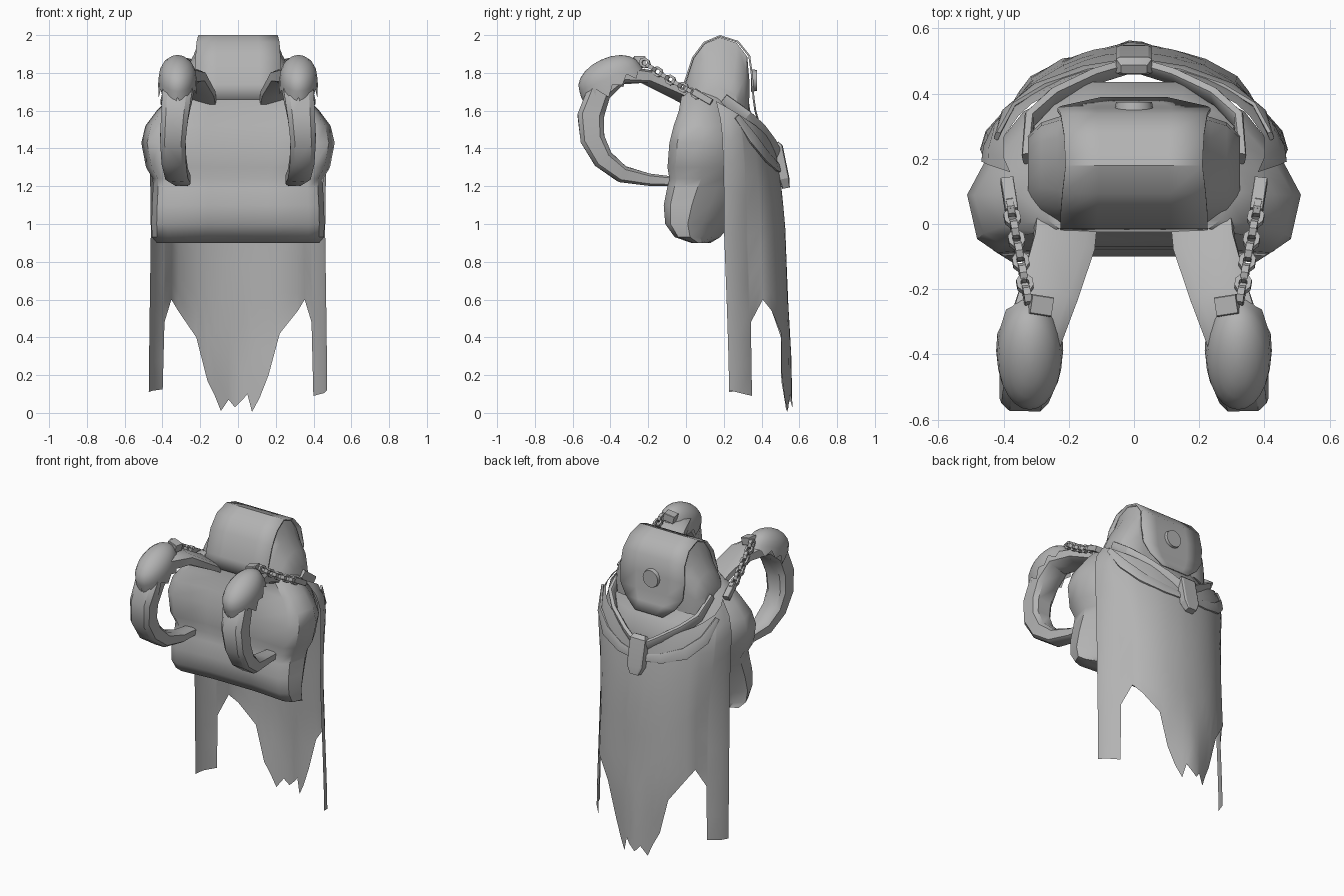
import bpy, bmesh, math
from mathutils import Vector, Matrix

if "Cube" in bpy.data.objects:
    bpy.data.objects.remove(bpy.data.objects["Cube"])

grey = bpy.data.materials.new("grey cloth")
grey.diffuse_color = (0.45, 0.45, 0.45, 1)
grey.use_nodes = True
grey.node_tree.nodes["Principled BSDF"].inputs["Base Color"].default_value = grey.diffuse_color


def finish(name, bm, mirror=False, angle=40, thick=0.0):
    """Turn a bmesh into a named, shaded object."""
    bmesh.ops.remove_doubles(bm, verts=bm.verts, dist=0.0005)
    bmesh.ops.recalc_face_normals(bm, faces=bm.faces)
    me = bpy.data.meshes.new(name)
    bm.to_mesh(me)
    bm.free()
    me.materials.append(grey)
    ob = bpy.data.objects.new(name, me)
    bpy.context.collection.objects.link(ob)
    if thick:
        s = ob.modifiers.new("thickness", 'SOLIDIFY')
        s.thickness, s.offset = thick, 0
    if mirror:
        ob.modifiers.new("mirror", 'MIRROR').use_mirror_merge = False
    bpy.ops.object.select_all(action='DESELECT')
    ob.select_set(True)
    bpy.context.view_layer.objects.active = ob
    bpy.ops.object.shade_smooth_by_angle(angle=math.radians(angle))
    return ob


def loft(bm, rings, closed=True, caps=True):
    """Skin a list of rings that share one point count."""
    vs = [[bm.verts.new(p) for p in r] for r in rings]
    n = len(vs[0])
    for a, b in zip(vs, vs[1:]):
        for i in range(n if closed else n - 1):
            j = (i + 1) % n
            bm.faces.new((a[i], a[j], b[j], b[i]))
    if closed and caps:
        bm.faces.new(vs[0])
        bm.faces.new(vs[-1])


def sweep(bm, pts, axes, chamfer=0.3):
    """Sweep a chamfered bar; pts are (x, y, z, width, thickness)."""
    rings = []
    for i, p in enumerate(pts):
        a, b = pts[max(i - 1, 0)], pts[min(i + 1, len(pts) - 1)]
        t = (Vector(b[:3]) - Vector(a[:3])).normalized()
        ax = Vector(axes[i] if isinstance(axes, list) else axes)
        ax = (ax - t * ax.dot(t)).normalized()
        nm = t.cross(ax)
        w, h = p[3] / 2, p[4] / 2
        c = 1 - chamfer
        sec = [(-1, -c), (-c, -1), (c, -1), (1, -c), (1, c), (c, 1), (-c, 1), (-1, c)]
        rings.append([Vector(p[:3]) + ax * w * u + nm * h * v for u, v in sec])
    loft(bm, rings)


def lerp_table(table, z):
    """Interpolate rows (z, a, b, ...) sorted by falling z."""
    if z >= table[0][0]:
        return table[0][1:]
    for p, q in zip(table, table[1:]):
        if z >= q[0]:
            f = (p[0] - z) / (p[0] - q[0])
            return [u + (v - u) * f for u, v in zip(p[1:], q[1:])]
    return table[-1][1:]


# Pack body: stacked sections (z, half width, front y, back y), front slightly hollow
body = [(0.90, .43, .03, .13), (0.93, .455, -.06, .18), (1.0, .458, -.11, .24),
        (1.1, .455, -.118, .32), (1.19, .45, -.10, .37), (1.24, .452, -.088, .41),
        (1.30, .487, -.098, .43), (1.43, .512, -.088, .435), (1.52, .49, -.065, .385),
        (1.60, .43, -.038, .34), (1.67, .36, -.025, .33), (1.72, .28, -.015, .32)]
rings = []
for z, w, f, b in body:
    d = b - f
    half = [(.35 * w, f + .018), (.82 * w, f), (.94 * w, f + .08 * d), (w, f + .34 * d),
            (.88 * w, f + .56 * d), (.66 * w, f + .83 * d), (.3 * w, b)]
    rings.append([(x, y, z) for x, y in half] + [(-x, y, z) for x, y in reversed(half)])
bm = bmesh.new()
loft(bm, rings)
finish("pack_body", bm)

# Top pouch: side profile dropping away towards both ends
prof = [(-.015, 1.58), (-.005, 1.74), (.04, 1.88), (.1, 1.955), (.18, 1.988), (.27, 1.958),
        (.326, 1.885), (.338, 1.75), (.335, 1.58)]
bm = bmesh.new()
loft(bm, [[(x, .17 + (y - .17) * s, 1.56 + (z - 1.56) * k) for y, z in prof]
          for x, s, k in [(-.325, .6, .38), (-.285, .84, .58), (-.235, .94, .78), (-.2, .99, 1),
                          (.2, .99, 1), (.235, .94, .78), (.285, .84, .58), (.325, .6, .38)]])
finish("top_pouch", bm)

# Flap: strip over the pouch with a rounded tongue at the back (y, z, half width)
strip = [(-.02, 1.66, .225), (-.01, 1.74, .225), (.037, 1.88, .225), (.097, 1.96, .22),
         (.18, 1.995, .21), (.275, 1.965, .215), (.335, 1.89, .225), (.35, 1.78, .235),
         (.357, 1.67, .225), (.367, 1.60, .18), (.385, 1.535, .10)]
bm = bmesh.new()
loft(bm, [[(w * u, y, z) for u in (-1, -.5, 0, .5, 1)] for y, z, w in strip], closed=False)
finish("pouch_flap", bm, thick=.01)

# Round button on the flap
bm = bmesh.new()
bmesh.ops.create_cone(bm, cap_ends=True, segments=16, radius1=.06, radius2=.055, depth=.03,
                      matrix=Matrix.Translation((0, .36, 1.76)) @ Matrix.Rotation(-math.pi / 2, 4, 'X'))
finish("flap_button", bm)

# Cape: size by height (z, half width, centre y, depth)
size = [(1.68, .35, .15, .20), (1.6, .43, .175, .225), (1.5, .468, .19, .255), (1.4, .47, .195, .28),
        (1.2, .465, .2, .305), (1.0, .462, .2, .325), (.6, .468, .215, .325), (.3, .472, .225, .335),
        (.0, .475, .23, .34)]
# Hem heights by angle from the middle of the back
hem = [(-90, .11), (-80, .117), (-67, .125), (-65.5, .48), (-52, .60), (-43, .54), (-28, .40),
       (-20, .17), (-15, .09), (-11, .01), (-6, .07), (-2, .03), (3, .07), (6, .10), (9, .005),
       (14, .08), (20, .20), (28, .42), (43, .54), (52, .60), (65.5, .48), (67, .09),
       (80, .105), (90, .12)]
rings = []
for f in (0, .06, .12, .2, .3, .45, .6, .7, .8, .9, 1):
    row = []
    for a, bottom in hem:
        s = abs(a) / 90
        top = 1.36 + .29 * s ** .8
        z = top + (bottom - top) * f
        w, c, d = lerp_table(size, z)
        # side corners flatten low down, and the tail folds to a ridge
        low = min(1, max(0, (1.4 - z) / .5))
        k = 1 - .09 * low * math.exp(-((abs(a) - 64) / 14) ** 2)
        fold = .06 * min(1, abs(a) / 20) * max(0, 1 - z / .5) if abs(a) < 30 else 0
        r = math.radians(a)
        row.append((w * k * math.sin(r), c + d * k * math.cos(r) - fold, z))
    rings.append(row)
bm = bmesh.new()
loft(bm, rings, closed=False)
finish("cape", bm, angle=50)

# Shoulder bands meeting in a V at the clasp, with a drooping band below
bm = bmesh.new()
sweep(bm, [(.33, .2, 1.665, .05, .025), (.32, .32, 1.57, .065, .03), (.25, .39, 1.50, .07, .03),
           (.13, .45, 1.42, .07, .03), (0, .49, 1.34, .07, .03)], (.15, .35, 1))
sweep(bm, [(.42, .27, 1.57, .03, .015), (.385, .355, 1.45, .06, .015), (.29, .425, 1.36, .07, .015),
           (.15, .475, 1.31, .06, .015), (0, .50, 1.29, .04, .015)], (.1, -.25, 1))
finish("cape_band", bm, mirror=True, angle=30)

# Clasp at the back
bm = bmesh.new()
sweep(bm, [(0, .475, 1.43, .08, .03), (0, .485, 1.41, .11, .055), (0, .52, 1.24, .11, .055),
           (0, .53, 1.19, .06, .04)], (1, 0, 0), .2)
finish("cape_clasp", bm, angle=25)

# Carrying straps: padded loops in front of the pack
strap = [(.205, .04, 1.645, .19, .04), (.215, -.06, 1.70, .19, .05), (.26, -.21, 1.78, .18, .07),
         (.31, -.35, 1.79, .17, .10), (.32, -.46, 1.70, .16, .13), (.335, -.505, 1.57, .145, .14),
         (.345, -.495, 1.45, .135, .13), (.34, -.44, 1.345, .13, .11), (.325, -.34, 1.265, .12, .09),
         (.30, -.2, 1.235, .10, .065), (.295, -.06, 1.225, .08, .05)]
tilt = [(1, 0, .3), (1, 0, .25), (1, 0, .1)] + [(1, 0, 0)] * 8
bm = bmesh.new()
sweep(bm, strap, tilt, .35)
finish("carry_strap", bm, mirror=True)

# Fur pads: tilted domes with a jagged hem
bm = bmesh.new()
up, along, mid = Vector((0, -.41, .91)), Vector((0, -.91, -.41)), Vector((.32, -.405, 1.775))
n, rings = 24, []
for k in range(7):
    row = []
    for i in range(n):
        t = 2 * math.pi * i / n
        phi = math.radians(89.9 - 17.98 * k) if k < 6 else 0
        drop = 0 if k < 6 else (.025, .085, .04, .07)[i % 4] * (1 + .35 * math.cos(t))
        r = max(0, math.cos(phi)) * (1.03 if k == 6 else 1)
        row.append(mid + along * .175 * r * math.cos(t) + Vector((.10 * r * math.sin(t), 0, 0))
                   + up * (.105 * math.sin(phi) - drop))
    rings.append(row)
loft(bm, rings, caps=False)
finish("fur_pad", bm, mirror=True, angle=50)

# Chains: alternating links between two end blocks
start, end = Vector((.325, -.235, 1.865)), Vector((.383, .07, 1.68))
d = (end - start).normalized()
side = Vector((1, 0, 0))
side = (side - d * side.dot(d)).normalized()
up = d.cross(side)
links = 9
bm = bmesh.new()
for k in range(links):
    c = start.lerp(end, (k + .5) / links) - Vector((0, 0, .01 * math.sin(math.pi * (k + .5) / links)))
    a, b = (side, up) if k % 2 else (up, side)
    rings = []
    for i in range(8):
        t = 2 * math.pi * (i + .5) / 8
        o = d * math.cos(t) * 1.2 + a * math.sin(t)
        rings.append([c + o * .027 + b * .011, c + o * .027 - b * .011,
                      c + o * .013 - b * .011, c + o * .013 + b * .011])
    loft(bm, rings + rings[:1], caps=False)
finish("chain", bm, mirror=True, angle=30)

bm = bmesh.new()
sweep(bm, [(.375, .04, 1.70, .04, .035), (.39, .135, 1.645, .04, .035)], (1, 0, 0), .1)
sweep(bm, [(.255, -.255, 1.85, .06, .05), (.32, -.245, 1.865, .06, .05)], (0, 1, 0), .1)
finish("chain_end_block", bm, mirror=True, angle=30)
